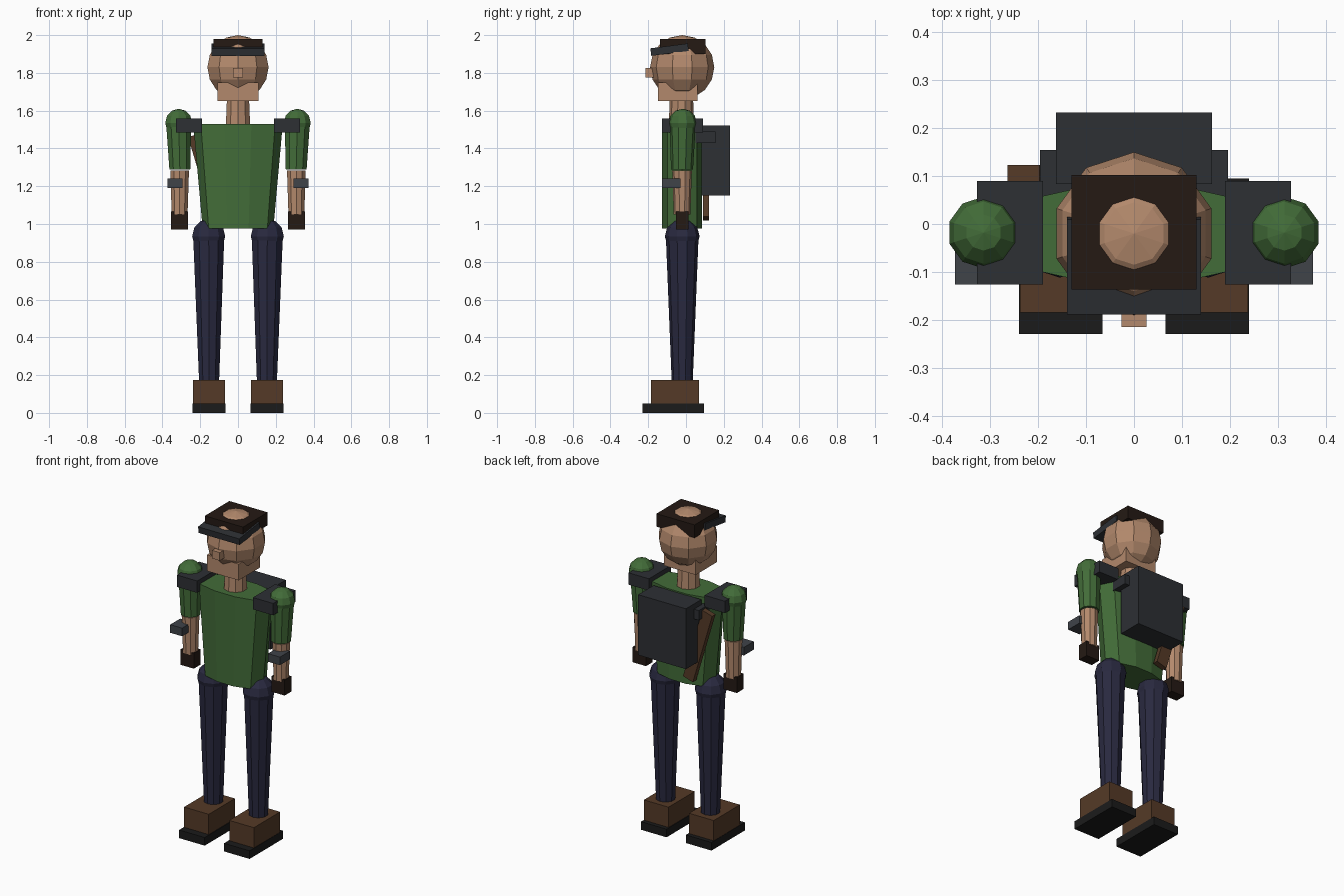
import bpy, bmesh
from math import sin, cos, pi
from mathutils import Matrix

if "Cube" in bpy.data.objects:
    bpy.data.objects.remove(bpy.data.objects["Cube"])


def material(name, rgb):
    m = bpy.data.materials.new(name)
    m.diffuse_color = (*rgb, 1)
    m.use_nodes = True
    m.node_tree.nodes["Principled BSDF"].inputs["Base Color"].default_value = m.diffuse_color
    return m


SKIN = material("skin", (0.45, 0.25, 0.15))
GREEN = material("green_cloth", (0.055, 0.15, 0.04))
NAVY = material("navy_cloth", (0.022, 0.022, 0.05))
BROWN = material("brown_leather", (0.09, 0.042, 0.02))
DARK = material("dark_brown", (0.018, 0.01, 0.007))
GREY = material("dark_grey", (0.026, 0.029, 0.034))
SLATE = material("slate", (0.05, 0.056, 0.066))
BLACK = material("black_rubber", (0.011, 0.011, 0.011))


def finish(name, bm, mat):
    bmesh.ops.recalc_face_normals(bm, faces=bm.faces)
    me = bpy.data.meshes.new(name)
    bm.to_mesh(me)
    bm.free()
    me.materials.append(mat)
    ob = bpy.data.objects.new(name, me)
    bpy.context.collection.objects.link(ob)
    return ob


def box(name, mat, x, y, z, rot=None):
    """Box from (min, max) ranges, optionally turned about its centre."""
    bm = bmesh.new()
    bmesh.ops.create_cube(bm, size=1)
    size = [b - a for a, b in (x, y, z)]
    mid = [(a + b) / 2 for a, b in (x, y, z)]
    turn = Matrix.Rotation(rot[0], 4, rot[1]) if rot else Matrix()
    bm.transform(Matrix.Translation(mid) @ turn @ Matrix.Diagonal((*size, 1)))
    return finish(name, bm, mat)


def loft(name, mat, loops):
    """Skin a stack of equal-length point loops and cap both ends."""
    bm = bmesh.new()
    rings = [[bm.verts.new(p) for p in loop] for loop in loops]
    n = len(rings[0])
    for a, b in zip(rings, rings[1:]):
        for i in range(n):
            j = (i + 1) % n
            bm.faces.new((a[i], a[j], b[j], b[i]))
    bm.faces.new(rings[0])
    bm.faces.new(rings[-1])
    bmesh.ops.remove_doubles(bm, verts=bm.verts, dist=1e-5)
    return finish(name, bm, mat)


def ring(x, y, z, r, n):
    return [(x + r * sin(2 * pi * i / n), y + r * cos(2 * pi * i / n), z) for i in range(n)]


def ball(name, mat, x, y, z, r, n, rows):
    angles = [pi * k / rows for k in range(rows + 1)]
    return loft(name, mat, [ring(x, y, z - r * cos(a), max(r * sin(a), 0.0005), n) for a in angles])


def tube(name, mat, low, r0, high, r1, n):
    return loft(name, mat, [ring(*low, r0, n), ring(*high, r1, n)])


# Torso: rounded ten-sided section, narrower at the waist
quarter = [(1, 0), (0.83, 0.078), (0.3, 0.106)]
section = (quarter + [(-x, y) for x, y in reversed(quarter)]
           + [(-x, -y) for x, y in quarter[1:]] + [(x, -y) for x, y in reversed(quarter[1:])])
loft("torso", GREEN, [[(x * w, y - 0.021, z) for x, y in section]
                      for w, z in ((0.187, 0.975), (0.237, 1.53))])

# Neck and head
tube("neck", SKIN, (0, -0.024, 1.51), 0.068, (0, -0.024, 1.7), 0.06, 10)
ball("head", SKIN, 0, -0.02, 1.83, 0.17, 10, 8)
box("jaw", SKIN, (-0.108, 0.108), (-0.148, 0.06), (1.65, 1.75))
box("nose", SKIN, (-0.026, 0.026), (-0.215, -0.15), (1.775, 1.825))

# Cap and tilted peak
box("cap", DARK, (-0.13, 0.13), (-0.137, 0.102), (1.9, 1.98))
box("cap_peak", GREY, (-0.14, 0.14), (-0.187, 0.013), (1.903, 1.943), (0.13, 'X'))

# Limbs, mirrored left and right
for s, side in ((-1, "right"), (1, "left")):
    def rng(a, b):
        return tuple(sorted((s * a, s * b)))

    tube(side + "_leg", NAVY, (s * 0.153, -0.02, 0.15), 0.055, (s * 0.155, -0.02, 0.945), 0.087, 10)
    ball(side + "_hip", NAVY, s * 0.155, -0.02, 0.935, 0.092, 10, 6)
    box(side + "_boot", BROWN, rng(0.07, 0.238), (-0.185, 0.07), (0.05, 0.175))
    box(side + "_sole", BLACK, rng(0.066, 0.24), (-0.23, 0.095), (0, 0.05))
    ball(side + "_shoulder", GREEN, s * 0.314, -0.018, 1.535, 0.075, 10, 6)
    tube(side + "_upper_arm", GREEN, (s * 0.308, -0.021, 1.288), 0.058,
         (s * 0.314, -0.018, 1.535), 0.07, 10)
    tube(side + "_forearm", SKIN, (s * 0.309, -0.021, 1.05), 0.044,
         (s * 0.309, -0.021, 1.282), 0.052, 10)
    box(side + "_glove", DARK, rng(0.264, 0.355), (-0.053, 0.012), (0.97, 1.065))
    box(side + "_shoulder_pad", GREY, rng(0.19, 0.328), (-0.126, 0.09), (1.485, 1.558))
    box(side + "_elbow_pad", SLATE, rng(0.293, 0.374), (-0.126, -0.03), (1.19, 1.24))

# Pack with its mount, and a slung stock beside it
box("backpack", GREY, (-0.163, 0.163), (0.083, 0.233), (1.15, 1.522))
box("pack_mount", GREY, (-0.196, 0.196), (0.05, 0.155), (1.43, 1.49))
box("slung_stock", BROWN, (-0.2, -0.13), (0.09, 0.123), (1.02, 1.48), (-0.29, 'Y'))
